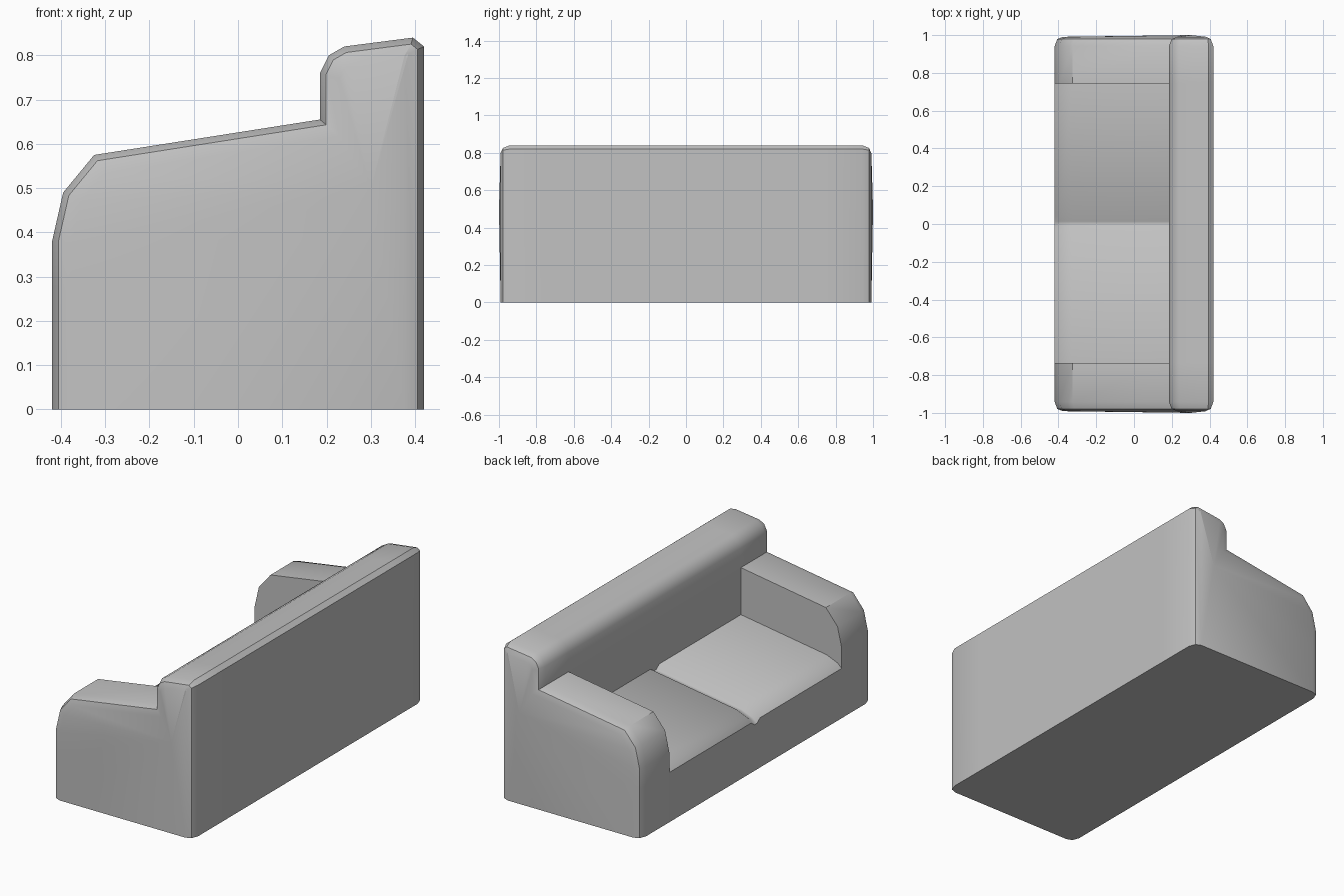
import bpy
import bmesh
import math

old = bpy.data.objects.get("Cube")
if old:
    bpy.data.objects.remove(old, do_unlink=True)

# Grey upholstery
fabric = bpy.data.materials.new("grey_fabric")
fabric.use_nodes = True
grey = (0.54, 0.54, 0.54, 1)
fabric.diffuse_color = grey
fabric.node_tree.nodes["Principled BSDF"].inputs["Base Color"].default_value = grey

# Side profiles (x, z): shared backrest, then the arm and the lower seat
back = [(0.185, 0.655), (0.185, 0.76), (0.205, 0.8), (0.24, 0.82),
        (0.395, 0.84), (0.42, 0.82), (0.42, 0)]
foot = [(-0.42, 0), (-0.42, 0.27)]
arm = foot + [(-0.42, 0.38), (-0.395, 0.49), (-0.325, 0.575), (0.185, 0.655)] + back
seat = foot + [(-0.42, 0.27), (-0.395, 0.293), (-0.33, 0.32), (0.185, 0.4)] + back
groove = [(x, z - 0.02) if 1 <= i <= 5 else (x, z) for i, (x, z) in enumerate(seat)]

# Stations along the sofa, with a seam groove in the middle of the seat
stations = [(-0.942, arm), (-0.735, arm), (-0.735, seat), (-0.035, seat),
            (-0.009, groove), (0.014, groove), (0.04, seat),
            (0.743, seat), (0.743, arm), (0.942, arm)]

bm = bmesh.new()
rows = [[bm.verts.new((x, y, z)) for x, z in prof] for y, prof in stations]
for a, b in zip(rows, rows[1:]):
    for i in range(len(a)):
        j = (i + 1) % len(a)
        bm.faces.new((a[i], a[j], b[j], b[i]))
bmesh.ops.remove_doubles(bm, verts=bm.verts[:], dist=0.0005)

# End panels: chamfered rim, then a soft shoulder and a slight bulge
rim = [e for e in bm.edges if e.is_boundary]
caps = bmesh.ops.edgeloop_fill(bm, edges=rim)["faces"]
bmesh.ops.recalc_face_normals(bm, faces=bm.faces[:])
for inset, reach in ((0.014, 0.979), (0.03, 0.991)):
    bmesh.ops.inset_individual(bm, faces=caps, thickness=inset, use_even_offset=True)
    for v in {v for cap in caps for v in cap.verts}:
        v.co.y = math.copysign(reach, v.co.y)
        if v.co.z < 0.05:
            v.co.z = 0
for v in bmesh.ops.poke(bm, faces=caps)["verts"]:
    v.co = (0.3, math.copysign(1.0, v.co.y), 0.5)
bmesh.ops.recalc_face_normals(bm, faces=bm.faces[:])

mesh = bpy.data.meshes.new("sofa_body")
bm.to_mesh(mesh)
bm.free()
mesh.materials.append(fabric)
sofa = bpy.data.objects.new("sofa_body", mesh)
bpy.context.collection.objects.link(sofa)

# Soft rounding with crisp creases
bpy.ops.object.select_all(action="DESELECT")
sofa.select_set(True)
bpy.context.view_layer.objects.active = sofa
bpy.ops.object.shade_smooth_by_angle(angle=math.radians(40))
